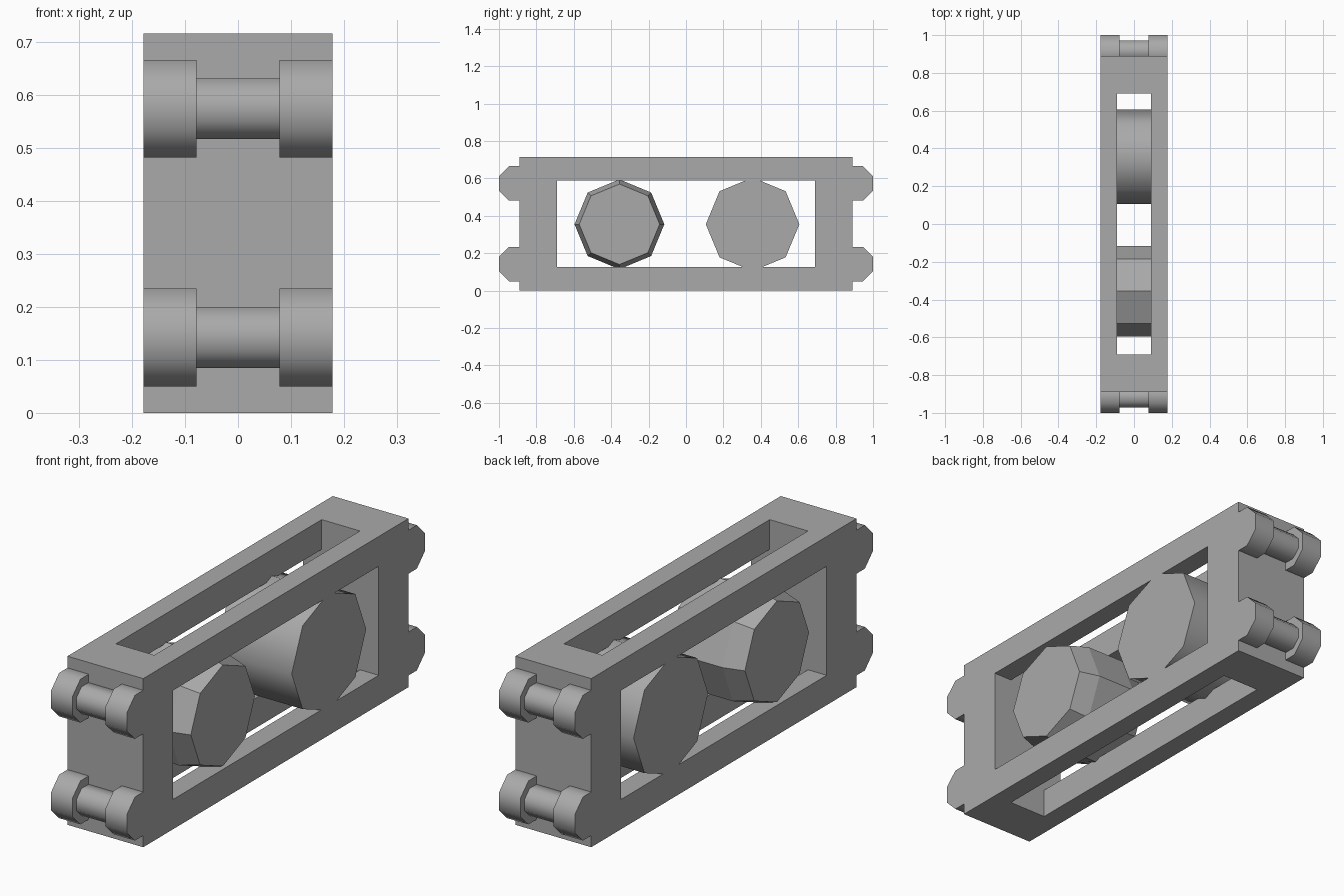
import bpy, bmesh, math

if "Cube" in bpy.data.objects:
    bpy.data.objects.remove(bpy.data.objects["Cube"], do_unlink=True)

HALF_W, HEIGHT, MID_Z = 0.178, 0.716, 0.358

grey = bpy.data.materials.new("plain_grey")
grey.use_nodes = True
grey.diffuse_color = (0.4, 0.4, 0.4, 1)
grey.node_tree.nodes["Principled BSDF"].inputs["Base Color"].default_value = (0.4, 0.4, 0.4, 1)


def finish(name, bm):
    bmesh.ops.recalc_face_normals(bm, faces=bm.faces)
    mesh = bpy.data.meshes.new(name)
    bm.to_mesh(mesh)
    bm.free()
    mesh.materials.append(grey)
    obj = bpy.data.objects.new(name, mesh)
    bpy.context.collection.objects.link(obj)
    return obj


def activate(obj):
    bpy.ops.object.select_all(action='DESELECT')
    obj.select_set(True)
    bpy.context.view_layer.objects.active = obj


def box(name, size, z):
    bm = bmesh.new()
    bmesh.ops.create_cube(bm, size=1)
    bmesh.ops.scale(bm, vec=size, verts=bm.verts)
    bmesh.ops.translate(bm, vec=(0, 0, z), verts=bm.verts)
    return finish(name, bm)


def drum(name, rings, y, z, turn=0.0, smooth=True):
    """Eight-sided drum along x, from (x, radius) rings."""
    bm = bmesh.new()
    loops = []
    for x, r in rings:
        angles = [turn + i * math.tau / 8 for i in range(8)]
        loops.append([bm.verts.new((x, y + r * math.cos(a), z + r * math.sin(a))) for a in angles])
    for a, b in zip(loops, loops[1:]):
        for i in range(8):
            j = (i + 1) % 8
            bm.faces.new((a[i], a[j], b[j], b[i]))
    bm.faces.new(loops[0])
    bm.faces.new(loops[-1])
    obj = finish(name, bm)
    if smooth:
        activate(obj)
        bpy.ops.object.shade_smooth_by_angle(angle=math.radians(50))
    return obj


# Frame: a block with a side window and a vertical slot cut through it
frame = box("frame", (2 * HALF_W, 1.78, HEIGHT), MID_Z)
cutters = [box("side_window_cutter", (1, 1.38, 0.463), MID_Z),
           box("vertical_slot_cutter", (0.18, 1.38, 2), MID_Z)]
for cutter in cutters:
    cutter.hide_render = True
    mod = frame.modifiers.new("cut", 'BOOLEAN')
    mod.operation = 'DIFFERENCE'
    mod.solver = 'EXACT'
    mod.object = cutter
    activate(frame)
    bpy.ops.object.modifier_apply(modifier=mod.name)
    bpy.data.objects.remove(cutter, do_unlink=True)

# Rollers inside the frame: a faceted one with tapered ends and a smooth one
drum("front_roller", [(-0.178, 0.215), (-0.09, 0.24), (0.09, 0.24), (0.178, 0.215)],
     -0.356, MID_Z - 0.003, smooth=False)
drum("back_roller", [(-0.178, 0.25), (0.178, 0.25)], 0.356, MID_Z - 0.003)

# Crossbars with a nut at each end, on both ends of the frame
flat = math.pi / 8
for end, sy in (("front", -1), ("back", 1)):
    for level, z in (("lower", 0.142), ("upper", 0.574)):
        drum(f"{end}_{level}_bar", [(-HALF_W, 0.062), (HALF_W, 0.062)],
             sy * 0.915, z, flat)
        for side, sx in (("right", -1), ("left", 1)):
            drum(f"{end}_{level}_{side}_nut", [(sx * 0.078, 0.1), (sx * HALF_W, 0.1)],
                 sy * 0.9076, z, flat)
